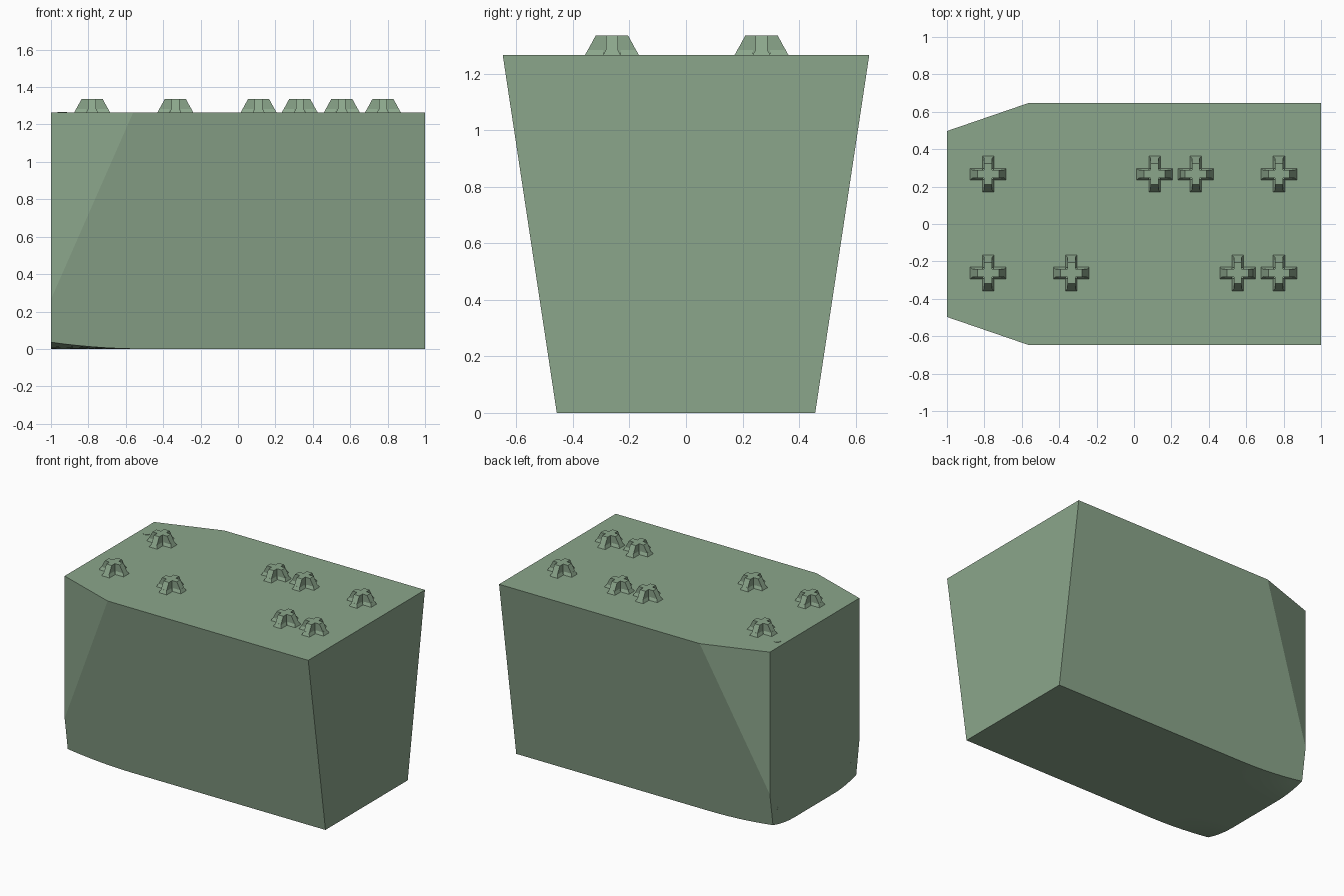
import bpy, bmesh, math

if "Cube" in bpy.data.objects:
    bpy.data.objects.remove(bpy.data.objects["Cube"])

H, Y_BOT, Y_TOP, Y_BOW = 1.265, 0.457, 0.648, 0.497

mat = bpy.data.materials.new("hull_green")
mat.diffuse_color = (0.26, 0.38, 0.26, 1)
mat.use_nodes = True
mat.node_tree.nodes["Principled BSDF"].inputs["Base Color"].default_value = mat.diffuse_color


def finish(bm, name):
    bmesh.ops.remove_doubles(bm, verts=bm.verts, dist=1e-5)
    bmesh.ops.recalc_face_normals(bm, faces=bm.faces)
    me = bpy.data.meshes.new(name)
    bm.to_mesh(me)
    bm.free()
    me.materials.append(mat)
    ob = bpy.data.objects.new(name, me)
    bpy.context.collection.objects.link(ob)
    return ob


def section(x):
    """Closed hull cross-section at x."""
    t = max(0, (-0.5 - x) / 0.5)
    lift = 0.036 * t * t
    half = min(Y_TOP, Y_BOW + (Y_TOP - Y_BOW) * (x + 1) / 0.44)
    kink = (half - Y_BOT) / (Y_TOP - Y_BOT) * H
    side = []
    for i in range(6):
        s = i / 5
        y = 0.22 + (Y_BOT - 0.22 + 0.15 * lift) * s
        side.append((x, y, lift * s * s))
    side += [(x, half, kink), (x, half, H)]
    return side + [(x, -y, z) for x, y, z in reversed(side)]


# hull block: tapered sides, vertical bow chamfers, lifted lower bow corners
bm = bmesh.new()
stations = [-1, -0.93, -0.86, -0.78, -0.7, -0.63, -0.56, -0.5, 1]
rings = [[bm.verts.new(p) for p in section(x)] for x in stations]
n = len(rings[0])
for a, b in zip(rings, rings[1:]):
    for i in range(n):
        j = (i + 1) % n
        bm.faces.new((a[i], a[j], b[j], b[i]))
bm.faces.new(rings[0])
bm.faces.new(rings[-1])
hull = finish(bm, "hull_block")
bpy.context.view_layer.objects.active = hull
hull.select_set(True)
bpy.ops.object.shade_smooth_by_angle(angle=math.radians(12))


def prism(bm, profile, width0, width1, turn):
    """Trapezoid profile (u, z) extruded across v; widths at base and top."""
    c, s = math.cos(turn), math.sin(turn)
    zs = [z for _, z in profile]
    def place(u, z, sign):
        k = (z - min(zs)) / (max(zs) - min(zs))
        v = sign * (width0 + (width1 - width0) * k)
        return bm.verts.new((u * c - v * s, u * s + v * c, z))
    a = [place(u, z, -1) for u, z in profile]
    b = [place(u, z, 1) for u, z in profile]
    bm.faces.new(a)
    bm.faces.new(b[::-1])
    for i in range(len(a)):
        j = (i + 1) % len(a)
        bm.faces.new((a[i], b[i], b[j], a[j]))


# cross-shaped deck fittings with flared feet
bm = bmesh.new()
for k in range(2):
    prism(bm, [(-0.095, 0), (0.095, 0), (0.057, 0.07), (-0.057, 0.07)],
          0.021, 0.021, k * math.pi / 2)
for k in range(4):
    prism(bm, [(0.03, 0), (0.0955, 0), (0.083, 0.023), (0.03, 0.023)],
          0.031, 0.019, k * math.pi / 2)
fitting = finish(bm, "deck_fitting")
spots = [(x, 0.267) for x in (-0.78, 0.11, 0.33, 0.775)]
spots += [(x, -0.262) for x in (-0.78, -0.335, 0.555, 0.775)]
for i, (x, y) in enumerate(spots):
    ob = fitting if i == 0 else fitting.copy()
    if i:
        bpy.context.collection.objects.link(ob)
    ob.location = (x, y, H)


# small flush caps on the deck and low on the end face
def cap(name, loc, r, rot=(0, 0, 0)):
    bm = bmesh.new()
    bmesh.ops.create_cone(bm, cap_ends=True, segments=16, radius1=r, radius2=r, depth=0.004)
    ob = finish(bm, name)
    ob.location, ob.rotation_euler = loc, rot


cap("deck_cap", (-0.94, 0.33, H), 0.025)
for y in (-0.4, 0.4):
    cap("end_cap", (-0.999, y, 0.13), 0.015, (0, math.pi / 2, 0))
